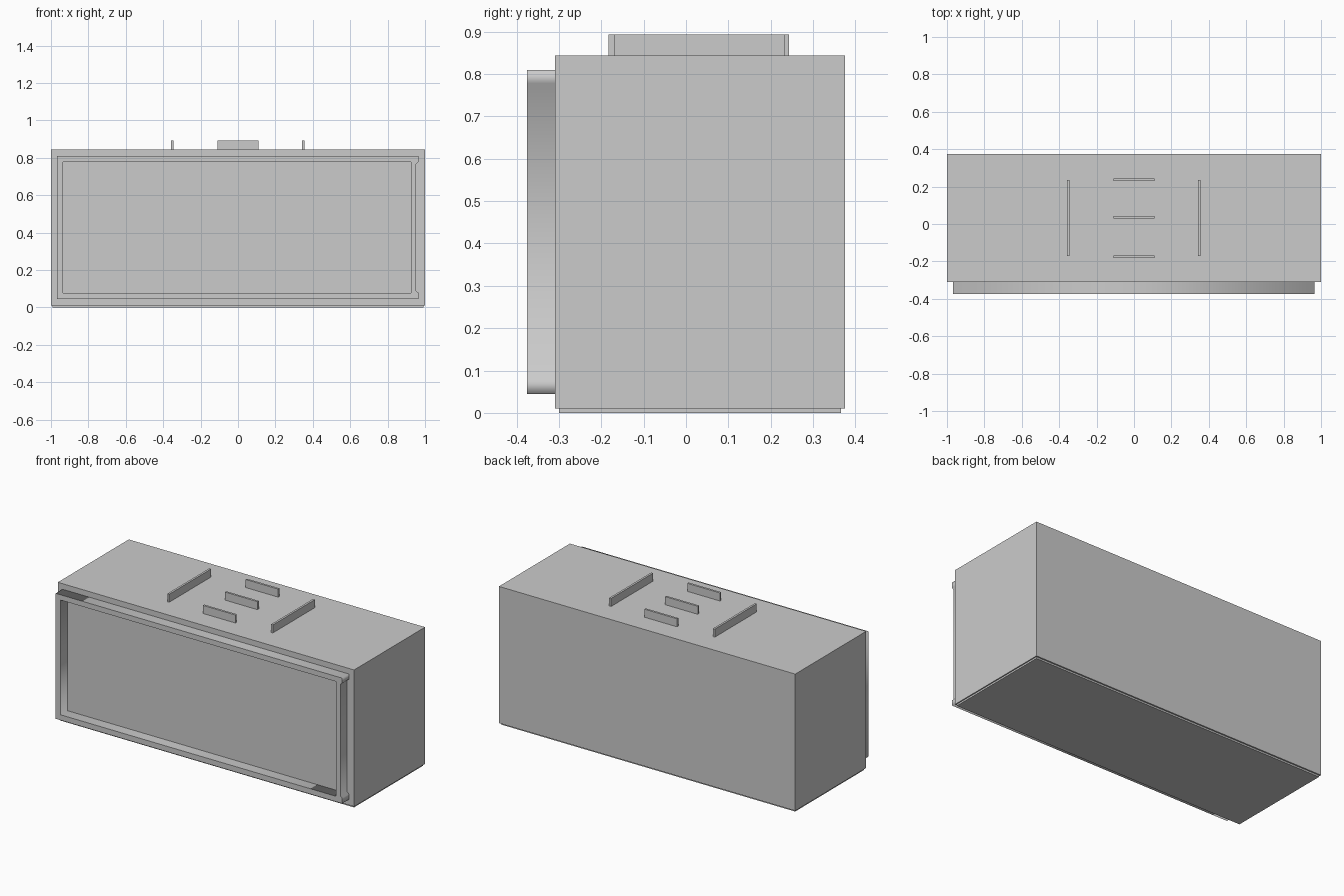
import bpy
from math import radians

if "Cube" in bpy.data.objects:
    bpy.data.objects.remove(bpy.data.objects["Cube"])


def box(name, x0, x1, y0, y1, z0, z1):
    bpy.ops.mesh.primitive_cube_add(size=1, location=((x0 + x1) / 2, (y0 + y1) / 2, (z0 + z1) / 2))
    ob = bpy.context.object
    ob.name = name
    ob.scale = (x1 - x0, y1 - y0, z1 - z0)
    bpy.ops.object.transform_apply(location=False, rotation=False, scale=True)
    return ob


def front_plate(name, loops, y0, y1):
    # Closed (x, z) outlines, the second one a hole, extruded from y0 to y1
    cu = bpy.data.curves.new(name, 'CURVE')
    cu.dimensions = '2D'
    cu.fill_mode = 'BOTH'
    cu.extrude = (y1 - y0) / 2
    for pts in loops:
        sp = cu.splines.new('POLY')
        sp.points.add(len(pts) - 1)
        for p, (x, z) in zip(sp.points, pts):
            p.co = (x, z, 0, 1)
        sp.use_cyclic_u = True
    ob = bpy.data.objects.new(name, cu)
    bpy.context.collection.objects.link(ob)
    ob.location.y = (y0 + y1) / 2
    ob.rotation_euler.x = radians(90)
    bpy.ops.object.select_all(action='DESELECT')
    ob.select_set(True)
    bpy.context.view_layer.objects.active = ob
    bpy.ops.object.convert(target='MESH')
    bpy.context.object.name = name


# Main casing and thin inset base
box("casing", -1, 1, -0.309, 0.375, 0.01, 0.844)
box("base_plate", -0.993, 0.993, -0.30, 0.366, 0, 0.01)

# Raised front frame, its right upright slightly set in from the rails
outer = [(-0.968, 0.045), (0.965, 0.045), (0.965, 0.078), (0.953, 0.088),
         (0.953, 0.768), (0.965, 0.778), (0.965, 0.81), (-0.968, 0.81)]
inner = [(-0.936, 0.078), (0.925, 0.078), (0.925, 0.778), (-0.936, 0.778)]
front_plate("front_frame", [outer, inner], -0.375, -0.309)

# Top ribs: two long side ribs and three short cross ribs
for side, x in (("left", -0.352), ("right", 0.348)):
    box("side_rib_" + side, x - 0.0065, x + 0.0065, -0.17, 0.234, 0.844, 0.893)
for i, y in enumerate((-0.176, 0.037, 0.237)):
    box(f"cross_rib_{i + 1}", -0.11, 0.11, y - 0.0065, y + 0.0065, 0.844, 0.893)
